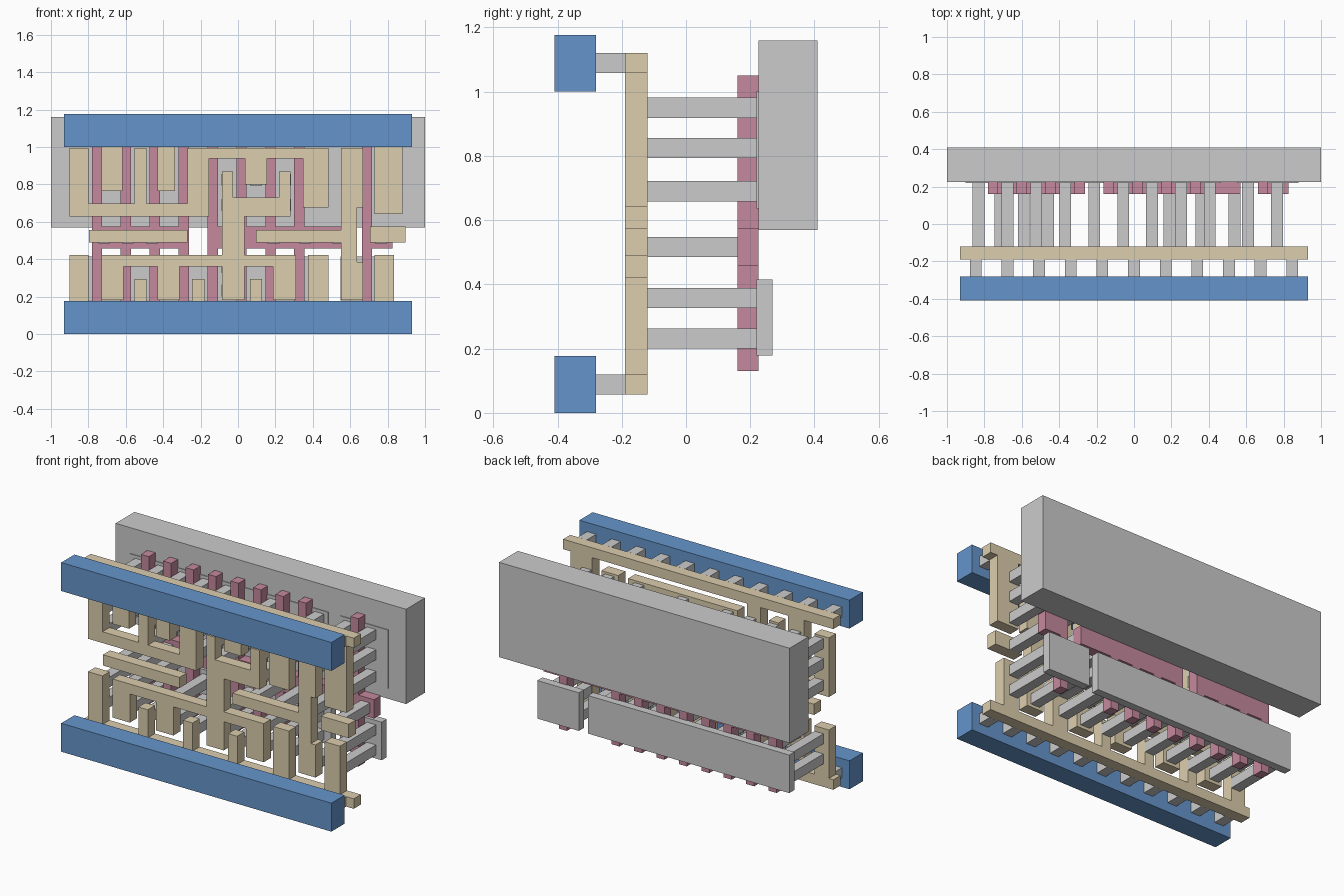
import bpy, bmesh


def material(name, rgb):
    m = bpy.data.materials.new(name)
    m.diffuse_color = (*rgb, 1)
    return m


BLUE = material("blue", (0.13, 0.30, 0.60))
TAN = material("tan", (0.72, 0.62, 0.42))
PINK = material("pink", (0.56, 0.25, 0.34))


def plate(name, rects, y0, y1, mat=None):
    """Union of (x0, x1, z0, z1) rectangles, extruded from y0 to y1."""
    xs = sorted({v for r in rects for v in r[:2]})
    zs = sorted({v for r in rects for v in r[2:]})
    bm = bmesh.new()
    verts = {}

    def vert(i, k):
        if (i, k) not in verts:
            verts[i, k] = bm.verts.new((xs[i], y0, zs[k]))
        return verts[i, k]

    for i in range(len(xs) - 1):
        for k in range(len(zs) - 1):
            cx, cz = (xs[i] + xs[i + 1]) / 2, (zs[k] + zs[k + 1]) / 2
            if any(a < cx < b and c < cz < d for a, b, c, d in rects):
                bm.faces.new([vert(i, k), vert(i + 1, k), vert(i + 1, k + 1), vert(i, k + 1)])
    bmesh.ops.dissolve_limit(bm, angle_limit=0.01, verts=bm.verts[:], edges=bm.edges[:])
    ext = bmesh.ops.extrude_face_region(bm, geom=bm.faces[:], use_keep_orig=True)
    bmesh.ops.translate(bm, vec=(0, y1 - y0, 0),
                        verts=[e for e in ext["geom"] if isinstance(e, bmesh.types.BMVert)])
    bmesh.ops.recalc_face_normals(bm, faces=bm.faces[:])
    me = bpy.data.meshes.new(name)
    bm.to_mesh(me)
    bm.free()
    ob = bpy.data.objects.new(name, me)
    bpy.context.collection.objects.link(ob)
    if mat:
        me.materials.append(mat)
    return ob


def posts(name, centres, y0, y1, w=0.0625):
    h = w / 2
    for x, z in centres:
        plate(name, [(x - h, x + h, z - h, z + h)], y0, y1)


# Back well and the thin active strips in front of it
plate("well", [(-1, 1, 0.57, 1.16)], 0.225, 0.41)
plate("upper_active_long", [(-0.90, 0.465, 0.637, 1.0)], 0.22, 0.27)
plate("upper_active_short", [(0.55, 0.88, 0.637, 1.0)], 0.22, 0.27)
plate("lower_active_long", [(-0.90, 0.485, 0.178, 0.415)], 0.22, 0.27)
plate("lower_active_short", [(0.548, 0.835, 0.178, 0.415)], 0.22, 0.27)

# Gate combs: vertical fingers joined by a middle bar
GATES = [-0.754 + 0.1546 * i for i in range(8)] + [0.69]


def gate(name, centres, bar):
    fingers = [(x - 0.0275, x + 0.0275, 0.13, 1.05) for x in centres]
    plate(name, fingers + [bar], 0.16, 0.225, PINK)


gate("left_gate_comb", GATES[:4], (-0.781, -0.263, 0.458, 0.575))
gate("middle_gate_comb", GATES[4:8], (-0.163, 0.57, 0.458, 0.575))
gate("right_gate", GATES[8:], (0.663, 0.825, 0.458, 0.575))

# Local wiring: supply rails with their branches
LI = (-0.19, -0.12, TAN)
plate("lower_inner_rail", [
    (-0.93, 0.93, 0.058, 0.12),
    (-0.90, -0.80, 0.12, 0.422), (-0.553, -0.488, 0.12, 0.295),
    (-0.245, -0.18, 0.12, 0.295), (0.065, 0.128, 0.12, 0.295),
    (0.375, 0.483, 0.12, 0.422), (0.73, 0.835, 0.12, 0.422)], *LI)
plate("upper_inner_rail", [
    (-0.93, 0.93, 1.058, 1.12),
    (-0.73, -0.617, 0.765, 1.058), (-0.43, -0.337, 0.765, 1.058),
    (0.73, 0.88, 0.642, 1.058)], *LI)

# Local wiring: signal shapes
plate("upper_comb_wire", [
    (-0.90, -0.80, 0.627, 0.995), (-0.90, -0.155, 0.627, 0.697),
    (-0.553, -0.488, 0.627, 0.995), (-0.27, -0.155, 0.627, 0.995),
    (-0.27, 0.483, 0.937, 0.995), (0.038, 0.155, 0.80, 0.995),
    (0.347, 0.483, 0.675, 0.995)], *LI)
plate("output_wire", [
    (-0.73, 0.31, 0.36, 0.422),
    (-0.73, -0.612, 0.182, 0.422), (-0.43, -0.312, 0.182, 0.422),
    (-0.085, 0.035, 0.182, 0.46), (0.187, 0.31, 0.182, 0.422),
    (-0.085, -0.027, 0.182, 0.87), (-0.085, 0.035, 0.36, 0.73),
    (-0.085, 0.282, 0.627, 0.73), (0.22, 0.282, 0.627, 0.87)], *LI)
plate("link_wire", [
    (0.095, 0.635, 0.488, 0.555), (0.55, 0.635, 0.182, 0.995),
    (0.55, 0.667, 0.675, 0.995), (0.55, 0.667, 0.182, 0.385)], *LI)
plate("left_input_wire", [(-0.797, -0.27, 0.488, 0.555)], *LI)
plate("right_input_wire", [(0.705, 0.895, 0.488, 0.575)], *LI)

# Contact posts from active strips and gates to the local wiring
cols = [-0.831 + 0.1546 * i for i in range(9)] + [0.61, 0.765]
lower = [(x, 0.232) for x in cols]
lower += [(x, 0.357) for i, x in enumerate(cols) if i not in (2, 4, 6, 9)]
posts("lower_contact", lower, -0.12, 0.22)
upper = [(x, 0.825) for x in cols]
upper += [(x, 0.95) for i, x in enumerate(cols) if i not in (5, 7)]
upper += [(cols[i], 0.69) for i in (0, 2, 4, 5, 7, 10)]
posts("upper_contact", upper, -0.12, 0.22)
posts("gate_contact", [(x, 0.516) for x in (-0.715, -0.59, -0.46, 0.19, 0.36, 0.537, 0.765)],
      -0.12, 0.16)

# Outer power rails and the posts that carry them
for side, z in (("lower", 0.0), ("upper", 1.0)):
    plate(side + "_power_rail", [(-0.93, 0.93, z, z + 0.177)], -0.41, -0.28, BLUE)
    posts(side + "_rail_post", [(-0.846 + 0.1692 * i, z + 0.089) for i in range(11)], -0.28, -0.19)
